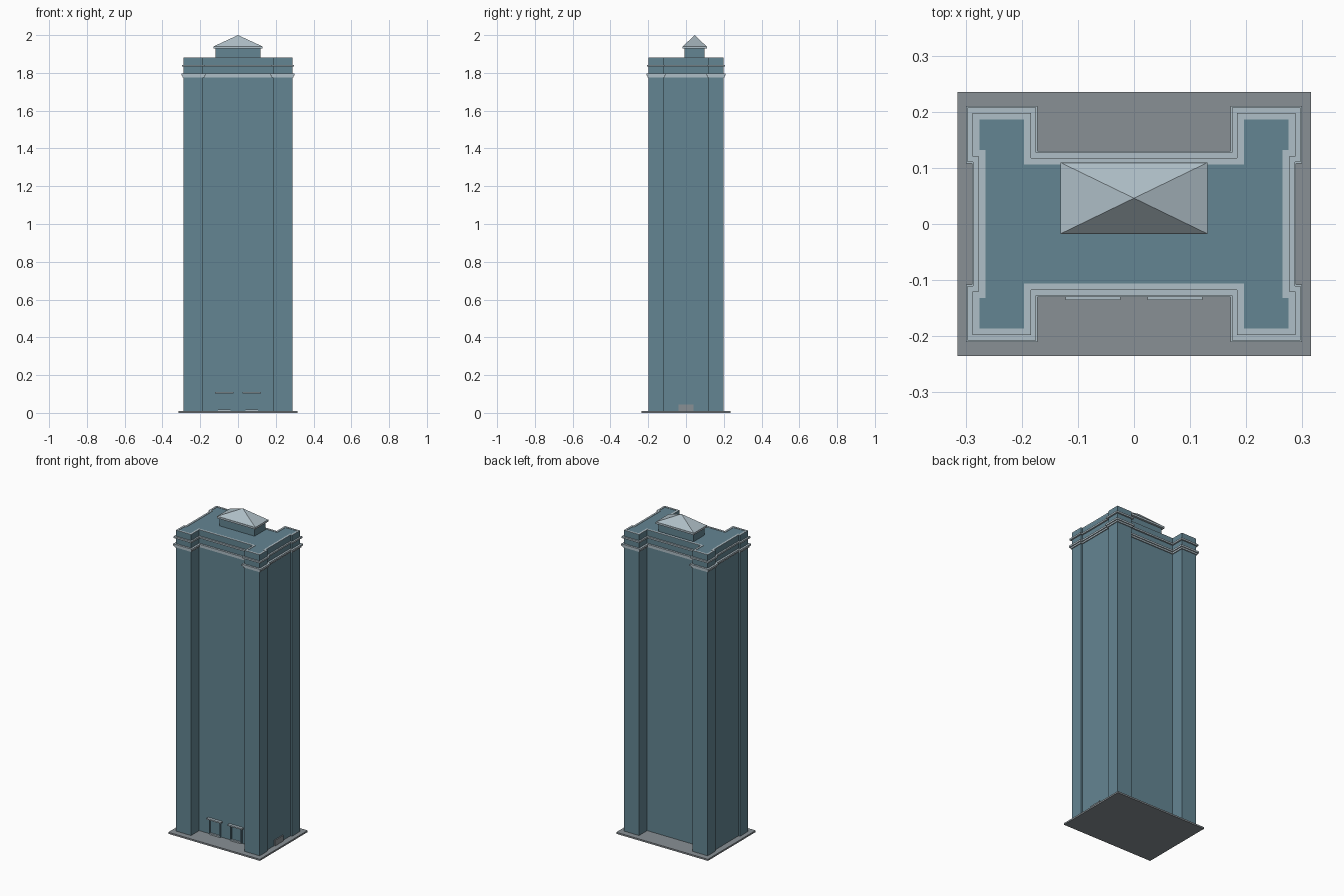
import bpy, bmesh

if "Cube" in bpy.data.objects:
    bpy.data.objects.remove(bpy.data.objects["Cube"])

def mat(name, c):
    m = bpy.data.materials.new(name)
    m.diffuse_color = (*c, 1)
    m.use_nodes = True
    m.node_tree.nodes["Principled BSDF"].inputs["Base Color"].default_value = m.diffuse_color
    return m

BLUE = mat("blue wall", (0.127, 0.235, 0.29))
LIGHT = mat("pale trim", (0.43, 0.52, 0.57))
GREY = mat("grey paving", (0.25, 0.28, 0.30))

def finish(name, bm, m):
    bmesh.ops.recalc_face_normals(bm, faces=bm.faces)
    me = bpy.data.meshes.new(name)
    bm.to_mesh(me)
    bm.free()
    me.materials.append(m)
    ob = bpy.data.objects.new(name, me)
    bpy.context.collection.objects.link(ob)
    return ob

def box(name, x, y, z, m):
    bm = bmesh.new()
    r = bmesh.ops.create_cube(bm, size=1)
    for v in r["verts"]:
        v.co = [a[0] + (c + 0.5) * (a[1] - a[0]) for a, c in zip((x, y, z), v.co)]
    return finish(name, bm, m)

def outline(d):
    # H-shaped plan grown by d, mirrored from one quarter
    q = [(0.277 + d, 0.12 - d), (0.2875 + d, 0.12 - d), (0.2875 + d, 0.198 + d),
         (0.184 - d, 0.198 + d), (0.184 - d, 0.118 + d)]
    half = q + [(-x, y) for x, y in reversed(q)]
    return half + [(-x, -y) for x, y in half]

def prism(name, d, z0, z1, m):
    bm = bmesh.new()
    f = bm.faces.new([bm.verts.new((x, y, z0)) for x, y in outline(d)])
    r = bmesh.ops.extrude_face_region(bm, geom=[f])
    for v in r["geom"]:
        if isinstance(v, bmesh.types.BMVert):
            v.co.z = z1
    return finish(name, bm, m)

def ring(name, d_in, d_out, z0, z1, m):
    bm = bmesh.new()
    loops = [[bm.verts.new((x, y, z)) for x, y in outline(d)]
             for d, z in ((d_in, z0), (d_out, z0), (d_out, z1), (d_in, z1))]
    n = len(loops[0])
    for k in range(4):
        a, b = loops[k], loops[(k + 1) % 4]
        for i in range(n):
            j = (i + 1) % n
            bm.faces.new((a[i], a[j], b[j], b[i]))
    return finish(name, bm, m)

# paving slab and tower
box("base_slab", (-0.315, 0.315), (-0.235, 0.235), (0, 0.01), GREY)
prism("tower", 0, 0.01, 1.879, BLUE)

# cornices and flush roof coping
ring("lower_cornice_bed", -0.002, 0.006, 1.776, 1.786, LIGHT)
ring("lower_cornice", -0.002, 0.012, 1.786, 1.797, LIGHT)
ring("upper_cornice", -0.002, 0.0095, 1.833, 1.843, LIGHT)
ring("roof_coping", -0.012, 0, 1.876, 1.881, LIGHT)

# penthouse with hipped roof
box("penthouse", (-0.12, 0.12), (-0.008, 0.097), (1.878, 1.931), BLUE)
box("penthouse_eave", (-0.131, 0.131), (-0.018, 0.11), (1.928, 1.94), LIGHT)
bm = bmesh.new()
c = [bm.verts.new((x, y, 1.94)) for x, y in
     ((-0.13, -0.017), (0.13, -0.017), (0.13, 0.109), (-0.13, 0.109))]
top = bm.verts.new((0, 0.046, 2.0))
bm.faces.new(c)
for i in range(4):
    bm.faces.new((c[i], c[(i + 1) % 4], top))
finish("hipped_roof", bm, LIGHT)

# two front entrances with jambs, lintel and step
for s, n in ((-1, "left"), (1, "right")):
    x = s * 0.073
    for t, k in ((-1, "a"), (1, "b")):
        px = x + t * 0.036
        box(f"{n}_door_jamb_{k}", (px - 0.003, px + 0.003), (-0.125, -0.117), (0.01, 0.102), BLUE)
    box(n + "_door_lintel", (x - 0.049, x + 0.049), (-0.135, -0.117), (0.102, 0.11), LIGHT)
    box(n + "_door_step", (x - 0.034, x + 0.034), (-0.128, -0.117), (0.01, 0.018), LIGHT)

# side entrance on the right
box("side_door", (0.27, 0.284), (-0.04, 0.04), (0.01, 0.045), GREY)
